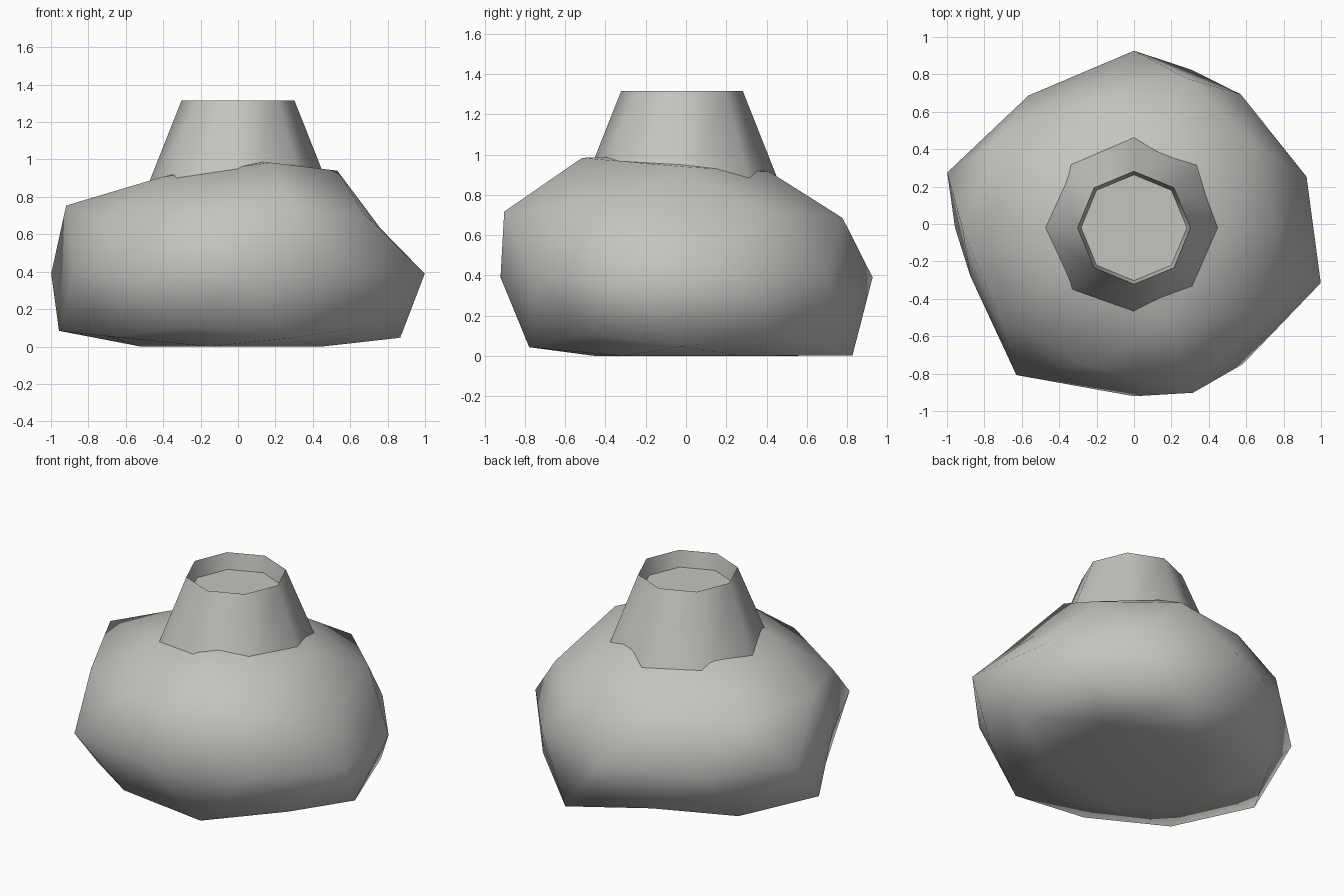
import bpy, bmesh, math

cube = bpy.data.objects.get("Cube")
if cube:
    bpy.data.objects.remove(cube, do_unlink=True)


def make_material(name, color):
    mat = bpy.data.materials.new(name)
    mat.use_nodes = True
    mat.diffuse_color = color
    mat.node_tree.nodes["Principled BSDF"].inputs["Base Color"].default_value = color
    return mat


def make_object(name, bm, mat, angle):
    mesh = bpy.data.meshes.new(name)
    bm.to_mesh(mesh)
    bm.free()
    mesh.materials.append(mat)
    obj = bpy.data.objects.new(name, mesh)
    bpy.context.collection.objects.link(obj)
    bpy.ops.object.select_all(action="DESELECT")
    obj.select_set(True)
    bpy.context.view_layer.objects.active = obj
    bpy.ops.object.shade_smooth_by_angle(angle=math.radians(angle))
    return obj


stone = make_material("pale grey stone", (0.55, 0.55, 0.53, 1))
CENTRE_Y = -0.02

# Lumpy body: a squashed icosphere, each vertex pushed in or out.
# Keys are the vertex ring's unit height; values go counterclockwise from +x.
bulge = {
    1.0: [0.95],
    0.9: [1.01, 0.96, 0.94, 0.95, 1.09],
    0.5: [0.96, 0.94, 1.08, 1.0, 0.97],
    0.4: [0.85, 1.03, 1.0, 1.0, 1.14],
    0.0: [0.97, 0.97, 1.04, 0.96, 1.05, 0.92, 1.07, 0.99, 0.99, 1.05],
    -0.4: [1.0, 0.98, 1.07, 1.0, 0.98],
    -0.5: [1.02, 1.15, 1.0, 1.0, 1.03],
    -0.9: [1.06, 1.0, 0.99, 0.95, 1.06],
    -1.0: [1.0],
}
bm = bmesh.new()
bmesh.ops.create_icosphere(bm, subdivisions=2, radius=1)
for v in bm.verts:
    x, y, z = v.co.normalized()
    ring = bulge[round(z, 1)]
    turn = (math.degrees(math.atan2(y, x)) + 1) % 360
    m = ring[int(turn * len(ring) / 360)]
    # The underside is flattened onto the ground
    v.co = (x * m, CENTRE_Y + 0.91 * y * m, max(0, 0.39 + 0.64 * z * m))
make_object("body", bm, stone, 180)

# Tapered eight-sided neck with a shallow recess in its top
bm = bmesh.new()
profile = [(0.53, 0.74), (0.302, 1.315), (0.283, 1.21)]
rings = []
for r, z in profile:
    rings.append([bm.verts.new((r * math.cos(a), CENTRE_Y + r * math.sin(a), z))
                  for a in (i * math.tau / 8 for i in range(8))])
for low, high in zip(rings, rings[1:]):
    for i in range(8):
        j = (i + 1) % 8
        bm.faces.new((low[i], low[j], high[j], high[i]))
bm.faces.new(rings[-1])
make_object("neck", bm, stone, 60)
